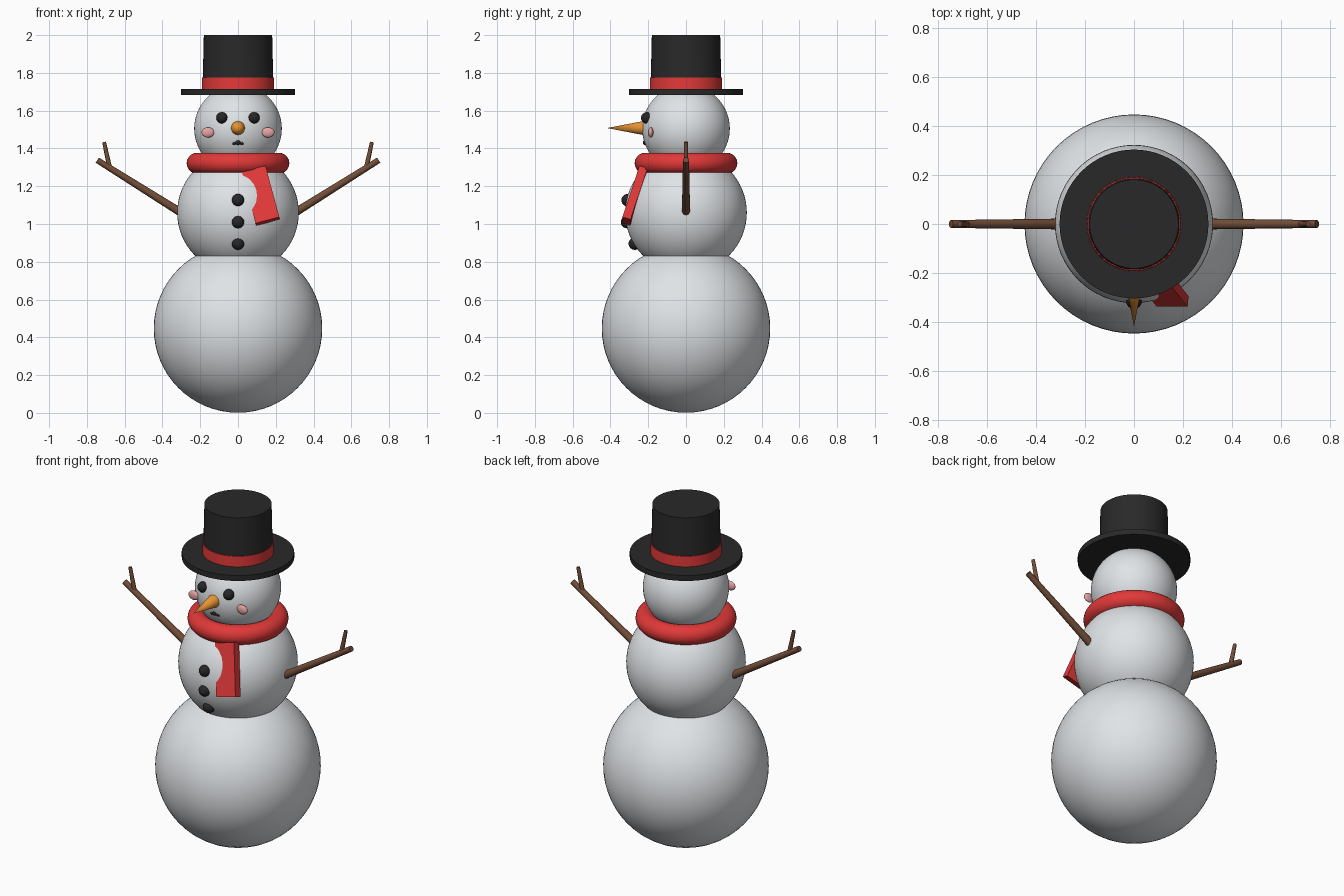
import bpy
import math
from mathutils import Vector

if "Cube" in bpy.data.objects:
    bpy.data.objects.remove(bpy.data.objects["Cube"], do_unlink=True)


def material(name, r, g, b):
    m = bpy.data.materials.new(name)
    m.use_nodes = True
    m.diffuse_color = (r, g, b, 1)
    m.node_tree.nodes["Principled BSDF"].inputs["Base Color"].default_value = (r, g, b, 1)
    return m


SNOW = material("snow_white", 0.86, 0.89, 0.92)
COAL = material("coal_black", 0.02, 0.02, 0.022)
FELT = material("hat_black", 0.022, 0.022, 0.022)
RED = material("scarf_red", 0.75, 0.04, 0.04)
ORANGE = material("carrot_orange", 0.9, 0.33, 0.04)
PINK = material("cheek_pink", 0.9, 0.42, 0.42)
BARK = material("bark_brown", 0.17, 0.075, 0.04)


def finish(name, mat, smooth=True):
    ob = bpy.context.object
    ob.name = name
    ob.data.materials.append(mat)
    if smooth:
        bpy.ops.object.shade_smooth_by_angle(angle=math.radians(40))
    return ob


def ball(name, mat, loc, radius, scale=(1, 1, 1), segments=24):
    bpy.ops.mesh.primitive_uv_sphere_add(
        segments=segments, ring_count=segments // 2, radius=radius, location=loc)
    bpy.context.object.scale = scale
    return finish(name, mat)


def rod(name, mat, start, end, r1, r2, sides=16):
    """Tapered round bar between two points."""
    a, b = Vector(start), Vector(end)
    bpy.ops.mesh.primitive_cone_add(
        vertices=sides, radius1=r1, radius2=r2, depth=(b - a).length, location=(a + b) / 2)
    bpy.context.object.rotation_euler = (b - a).to_track_quat("Z", "Y").to_euler()
    return finish(name, mat)


# Snowballs
ball("lower_body", SNOW, (0, 0, 0.447), 0.446, segments=64)
ball("upper_body", SNOW, (0, 0, 1.06), 0.322, segments=64)
ball("head", SNOW, (0, 0, 1.505), 0.232, segments=64)

# Top hat
rod("hat_brim", FELT, (0, 0, 1.682), (0, 0, 1.714), 0.303, 0.303, 64)
rod("hat_crown", FELT, (0, 0, 1.70), (0, 0, 2.0), 0.188, 0.181, 64)
rod("hat_band", RED, (0, 0, 1.71), (0, 0, 1.775), 0.192, 0.19, 64)

# Scarf: ring and hanging tail
bpy.ops.mesh.primitive_torus_add(
    major_radius=0.217, minor_radius=0.055, major_segments=64, minor_segments=20,
    location=(0, 0, 1.322))
finish("scarf_ring", RED)
bpy.ops.mesh.primitive_cube_add(size=1, location=(0.121, -0.27, 1.15))
tail = finish("scarf_tail", RED, smooth=False)
tail.scale = (0.13, 0.045, 0.295)
tail.rotation_euler = (-0.31, -0.262, 0)

# Face and buttons
rod("carrot_nose", ORANGE, (0, -0.215, 1.508), (0, -0.418, 1.508), 0.039, 0.0, 24)
for i, z in enumerate((1.126, 1.01, 0.896)):
    y = -math.sqrt(0.322 ** 2 - (z - 1.06) ** 2)
    ball(f"button_{i + 1}", COAL, (0, y + 0.006, z), 0.033)
ball("mouth_middle", COAL, (0, -0.215, 1.432), 0.014)

for side, s in (("left", 1), ("right", -1)):
    ball(f"{side}_eye", COAL, (0.085 * s, -0.208, 1.562), 0.03)
    ball(f"{side}_cheek", PINK, (0.159 * s, -0.187, 1.485), 0.034, (1, 0.42, 0.8))
    ball(f"{side}_mouth_piece", COAL, (0.02 * s, -0.214, 1.426), 0.009)
    # Stick arms with a side twig
    rod(f"{side}_arm", BARK, (0.29 * s, 0, 1.053), (0.745 * s, 0, 1.338), 0.022, 0.016)
    rod(f"{side}_twig", BARK, (0.68 * s, 0, 1.30), (0.709 * s, 0, 1.434), 0.013, 0.01, 12)
